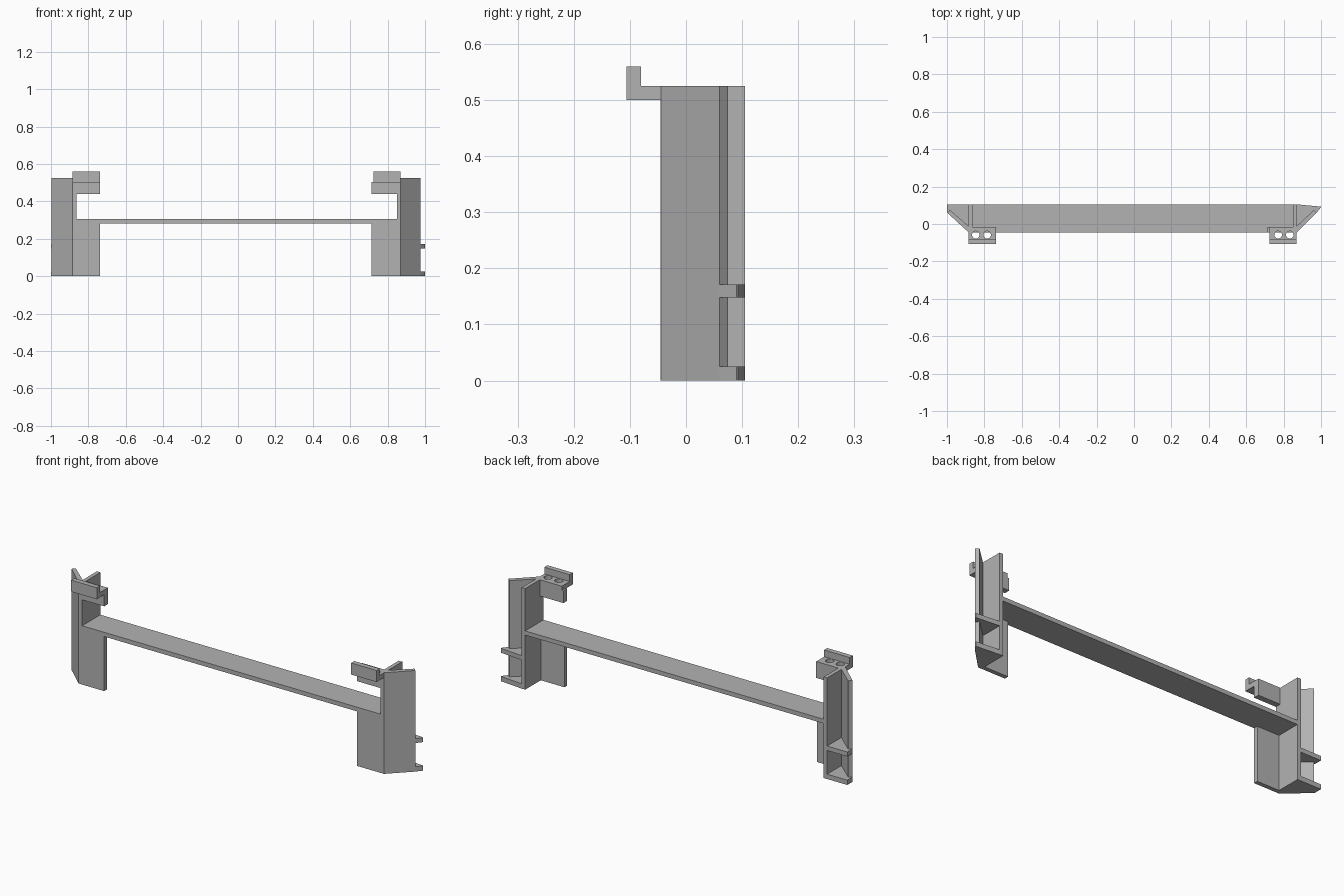
import bpy, bmesh

cube = bpy.data.objects.get("Cube")
if cube:
    bpy.data.objects.remove(cube, do_unlink=True)

grey = bpy.data.materials.new("mid_grey")
grey.use_nodes = True
colour = (0.45, 0.45, 0.45, 1)
grey.diffuse_color = colour
grey.node_tree.nodes["Principled BSDF"].inputs["Base Color"].default_value = colour

H = 0.525       # post height
FRONT = -0.045  # shared front plane
BACK = 0.105
T = 0.022       # sheet thickness


def prism(name, outline, z0, z1):
    """Extrude an outline in the xy plane from z0 to z1."""
    bm = bmesh.new()
    low = bm.faces.new([bm.verts.new((x, y, z0)) for x, y in outline])
    top = bmesh.ops.extrude_face_region(bm, geom=[low])["geom"]
    bmesh.ops.translate(bm, vec=(0, 0, z1 - z0),
                        verts=[v for v in top if isinstance(v, bmesh.types.BMVert)])
    bmesh.ops.recalc_face_normals(bm, faces=bm.faces)
    mesh = bpy.data.meshes.new(name)
    bm.to_mesh(mesh)
    bm.free()
    mesh.materials.append(grey)
    obj = bpy.data.objects.new(name, mesh)
    bpy.context.collection.objects.link(obj)
    return obj


def box(name, xa, xb, y0, y1, z0, z1):
    x0, x1 = sorted((xa, xb))
    return prism(name, [(x0, y0), (x1, y0), (x1, y1), (x0, y1)], z0, z1)


def drill(obj, x, y, z, radius):
    """Cut a vertical round hole."""
    bpy.ops.mesh.primitive_cylinder_add(vertices=32, radius=radius, depth=0.1,
                                        location=(x, y, z))
    cutter = bpy.context.object
    cutter.hide_render = True
    mod = obj.modifiers.new("hole", 'BOOLEAN')
    mod.operation = 'DIFFERENCE'
    mod.solver = 'EXACT'
    mod.object = cutter
    bpy.context.view_layer.objects.active = obj
    bpy.ops.object.modifier_apply(modifier=mod.name)
    bpy.data.objects.remove(cutter, do_unlink=True)


def end_post(side, s, outer, inner, wing_tip, wing_inner, gusset_tip, bracket, holes):
    # Upright fin running front to back
    fin_in = outer - s * 0.02
    box(side + "_fin", outer, fin_in, FRONT, BACK, 0, H)
    # Angled wing
    prism(side + "_wing", [(outer, FRONT), wing_tip, wing_inner,
                           (outer - s * 0.004, FRONT + 0.03)], 0, H)
    # Gussets between the wing and the fin
    for label, z0, z1 in (("lower", 0, 0.025), ("upper", 0.148, 0.171)):
        prism(f"{side}_{label}_gusset",
              [(outer, FRONT), wing_tip] + gusset_tip + [(outer, BACK)], z0, z1)
    # Front plates below the shelf and under the bracket
    box(side + "_front_plate", outer, inner, FRONT, FRONT + T, 0, 0.295)
    box(side + "_upper_plate", outer, inner, FRONT, FRONT + 0.03, 0.44, 0.503)
    # Drilled bracket with a raised lip
    shelf = box(side + "_bracket", outer, bracket, -0.106, -0.015, 0.5, H)
    for x in holes:
        drill(shelf, x, -0.058, 0.51, 0.02)
    box(side + "_bracket_lip", outer, bracket, -0.106, -0.08, H - 0.003, 0.56)


end_post("right", -1, -0.884, -0.737, (-0.998, 0.06), (-0.984, 0.075),
         [(-1.0, 0.062), (-1.0, BACK)], -0.737, (-0.846, -0.785))
end_post("left", 1, 0.87, 0.714, (0.976, 0.06), (0.962, 0.075),
         [(1.0, 0.09), (0.998, 0.093)], 0.724, (0.771, 0.833))

# Long shelf joining both posts
box("shelf", -0.87, 0.855, FRONT, BACK, 0.283, 0.305)
